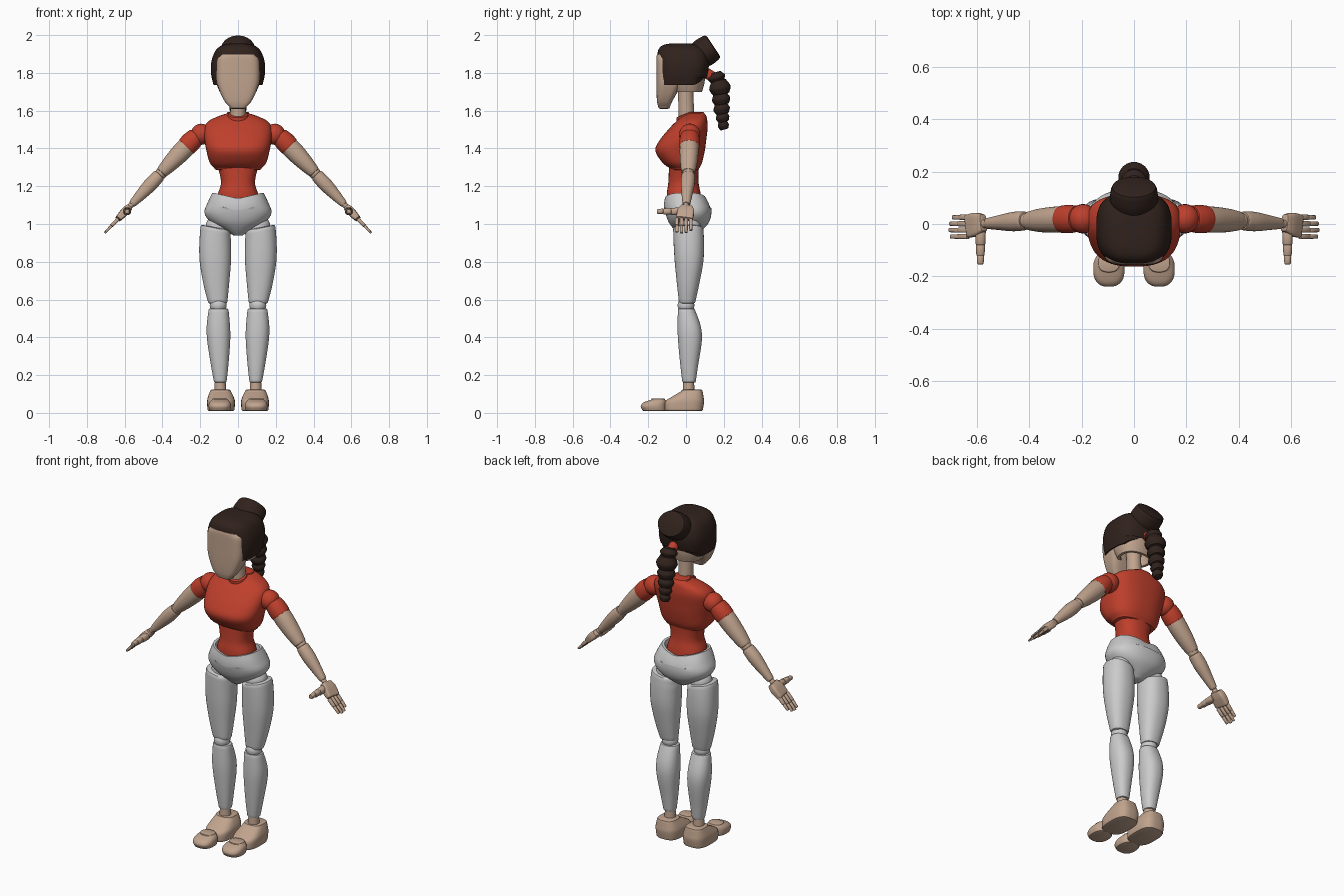
import bpy, bmesh, math
from mathutils import Matrix, Vector


def material(name, rgb):
    m = bpy.data.materials.new(name)
    m.diffuse_color = (*rgb, 1)
    return m


RED = material("red_cloth", (0.52, 0.05, 0.025))
SKIN = material("skin", (0.53, 0.37, 0.27))
HAIR = material("dark_hair", (0.03, 0.016, 0.012))


def spline(rows, sub):
    # Smooth rows; a repeated row keeps a crisp corner
    rows = [Vector(r) for r in rows]
    out = []
    for i in range(len(rows) - 1):
        p1, p2 = rows[i], rows[i + 1]
        if (p1 - p2).length < 1e-6:
            continue
        p0, p3 = rows[max(i - 1, 0)], rows[min(i + 2, len(rows) - 1)]
        for k in range(sub):
            t = k / sub
            out.append(0.5 * (2 * p1 + (p2 - p0) * t + (2 * p0 - 5 * p1 + 4 * p2 - p3) * t * t
                              + (3 * p1 - p0 - 3 * p2 + p3) * t ** 3))
    return out + [rows[-1]]


def loft(name, rows, mat=None, p=2.3, b=0.008, n=32, sub=4, mirror=False, frame=None, warp=None):
    # Each row: height, centre x, half width, front y, back y; b rounds the ends
    rows = spline(rows, sub)

    def inset(r, d, dz):
        h = min(d, r[2] * 0.9, (r[4] - r[3]) * 0.45)
        return Vector((r[0] + dz, r[1], r[2] - h, r[3] + h, r[4] - h))
    if b:
        steps = ((0.3, 0.7), (1, 1))
        rows = ([inset(rows[0], b * i, -b * o) for i, o in reversed(steps)] + rows
                + [inset(rows[-1], b * i, b * o) for i, o in steps])
    bm = bmesh.new()
    rings = []
    for z, xc, hw, yf, yb in rows:
        ring = []
        for k in range(n):
            a = 2 * math.pi * (k + 0.5) / n
            c, s = math.cos(a), math.sin(a)
            x = xc + hw * math.copysign(abs(c) ** (2 / p), c)
            y = (yf + yb) / 2 + (yb - yf) / 2 * math.copysign(abs(s) ** (2 / p), s)
            co = Vector((x, y, z))
            if warp:
                co.z += warp(co)
            ring.append(bm.verts.new(frame @ co if frame else co))
        rings.append(ring)
    for r, q in zip(rings, rings[1:]):
        for k in range(n):
            bm.faces.new((r[k], r[(k + 1) % n], q[(k + 1) % n], q[k]))
    bm.faces.new(rings[0])
    bm.faces.new(rings[-1])
    bmesh.ops.recalc_face_normals(bm, faces=bm.faces)
    me = bpy.data.meshes.new(name)
    bm.to_mesh(me)
    bm.free()
    me.shade_smooth()
    me.set_sharp_from_angle(angle=math.radians(40))
    ob = bpy.data.objects.new(name, me)
    bpy.context.collection.objects.link(ob)
    if mat:
        me.materials.append(mat)
    if mirror:
        ob.modifiers.new("Mirror", 'MIRROR')
    return ob


def limb(name, start, end, prof, mat=None, **kw):
    # Profile rows (fraction, half size across, half size in y) from start to end
    start, end = Vector(start), Vector(end)
    z = (end - start).normalized()
    side = Vector((1, 0, 0)) if abs(z.y) > 0.99 else Vector((0, 1, 0)).cross(z).normalized()
    y = z.cross(side)
    m = Matrix.Translation(start) @ Matrix((side, y, z)).transposed().to_4x4()
    length = (end - start).length
    return loft(name, [(t * length, 0, rx, -ry, ry) for t, rx, ry in prof], mat, frame=m, **kw)


def ball(name, c, r, mat=None, mirror=True):
    rows = []
    for i in range(13):
        a = math.pi * i / 12
        q = max(r * math.sin(a), 0.001)
        rows.append((c[2] - r * math.cos(a), c[0], q, c[1] - q, c[1] + q))
    return loft(name, rows, mat, p=2, b=0, n=24, sub=1, mirror=mirror)


# Head: flat face mask, hollow skull, neck
loft("face", [(1.62, 0, .045, -.147, -.085), (1.645, 0, .068, -.153, -.075), (1.69, 0, .092, -.156, -.05),
              (1.75, 0, .112, -.157, -.02), (1.82, 0, .116, -.157, 0), (1.87, 0, .112, -.157, 0),
              (1.89, 0, .098, -.156, 0)], SKIN, p=4, b=.01, n=48)
rim = (1.70, 0, .098, -.07, .085)
inner = (1.70, 0, .082, -.055, .07)
loft("skull", [(1.77, 0, .075, -.05, .065), inner, inner, rim, rim, (1.76, 0, .118, -.1, .1),
               (1.85, 0, .12, -.1, .1)], SKIN, b=0)
limb("neck", (0, .005, 1.50), (0, -.005, 1.78), [(0, .045, .045), (.5, .04, .041), (1, .04, .041)], SKIN, p=2)

# Hair cap, bun, tie and braid
lip = (1.742, 0, .118, -.135, .08)
edge = (1.737, 0, .13, -.148, .095)
loft("hair_cap", [(1.84, 0, .11, -.13, .09), lip, lip, edge, edge, (1.79, 0, .142, -.152, .113),
                  (1.85, 0, .143, -.153, .122), (1.91, 0, .124, -.150, .112), (1.94, 0, .096, -.133, .08),
                  (1.953, 0, .06, -.1, .045), (1.956, 0, .02, -.05, 0)], HAIR, p=2.9, b=0, n=48,
     warp=lambda v: max(0, v.y - .05) * .7 if v.z < 1.76 else 0)
limb("hair_bun", (0, .06, 1.885), (0, .132, 1.933), [(0, .082, .07), (.5, .092, .078), (1, .088, .075)], HAIR,
     p=2, b=.016)
limb("hair_tie", (0, .09, 1.81), (0, .14, 1.78), [(0, .028, .028), (1, .028, .028)], RED, p=2)
for i, (y, z0, z1, r) in enumerate([(.162, 1.795, 1.762, .05), (.18, 1.755, 1.695, .06), (.186, 1.69, 1.64, .051),
                                    (.189, 1.635, 1.59, .046), (.194, 1.585, 1.548, .038),
                                    (.198, 1.542, 1.508, .031)]):
    limb(f"braid_{i + 1}", (0, y - .006, z0), (0, y + .004, z1),
         [(0, r * .72, r * .7), (.55, r, r * .97), (1, r * .82, r * .8)], HAIR, p=2, n=20)

# Torso
loft("chest", [(1.295, 0, .125, -.085, .07), (1.325, 0, .15, -.125, .085), (1.39, 0, .168, -.163, .1),
               (1.45, 0, .178, -.135, .108), (1.51, 0, .178, -.085, .115), (1.545, 0, .155, -.05, .113),
               (1.57, 0, .105, -.02, .108), (1.585, 0, .06, .01, .098)], RED, p=2.5, n=48)
limb("collar", (0, .012, 1.535), (0, -.004, 1.575), [(0, .07, .062), (1, .055, .05)], RED, p=2)
loft("waist", [(1.1, 0, .12, -.1, .085), (1.16, 0, .107, -.102, .078), (1.21, 0, .091, -.095, .068),
               (1.26, 0, .096, -.092, .066), (1.32, 0, .115, -.09, .07)], RED)

# Hips: bowl with a rim that dips in the middle
lip = (1.165, 0, .122, -.102, .092)
edge = (1.165, 0, .136, -.112, .105)
loft("hips", [(1.11, 0, .11, -.095, .08), lip, lip, edge, edge, (1.115, 0, .16, -.118, .128),
              (1.06, 0, .178, -.11, .135), (1.01, 0, .145, -.092, .122), (.97, 0, .075, -.062, .088),
              (.94, 0, .025, -.03, .045)], p=2.3, b=0, n=48,
     warp=lambda v: -.03 * max(0, 1 - abs(v.x) / .13) if v.z > 1.09 else 0)
ball("hip_joint", (.11, .015, .985), .062)

# Legs
loft("thigh", [(.59, .108, .052, -.038, .05), (.68, .115, .068, -.048, .07), (.80, .12, .083, -.06, .092),
               (.90, .121, .084, -.066, .096), (.97, .119, .079, -.068, .092)], mirror=True, b=.012,
     warp=lambda v: (v.x - .12) * .2 if v.z > .93 else 0)
ball("knee", (.105, 0, .57), .045)
loft("shin", [(.168, .094, .034, -.02, .052), (.25, .097, .046, -.03, .064), (.38, .102, .061, -.042, .084),
              (.46, .104, .062, -.045, .078), (.545, .103, .053, -.043, .048)], mirror=True)
limb("ankle", (.094, .014, .11), (.094, .014, .18), [(0, .032, .032), (1, .028, .028)], SKIN, p=2, mirror=True)

# Feet and toes
loft("foot", [(.018, .09, .072, -.115, .09), (.06, .09, .074, -.112, .096), (.085, .091, .068, -.075, .093),
              (.115, .093, .055, -.025, .088)], SKIN, p=3, mirror=True)
loft("toes", [(.016, .096, .056, -.232, -.105), (.035, .096, .06, -.24, -.105), (.055, .096, .056, -.225, -.105),
              (.07, .096, .042, -.185, -.11)], SKIN, p=2.5, b=.006, mirror=True)

# Arms
ball("shoulder", (.195, .02, 1.475), .056, RED)
S, E = Vector((.222, .02, 1.463)), Vector((.40, .012, 1.277))
limb("sleeve", S, S.lerp(E, .27), [(0, .048, .05), (.5, .054, .054), (1, .054, .053)], RED, p=2.1, mirror=True)
limb("upper_arm", S.lerp(E, .2), E, [(0, .05, .05), (.3, .051, .05), (.7, .043, .045), (1, .033, .036)], SKIN,
     p=2.1, mirror=True)
ball("elbow", (.407, .012, 1.268), .031, SKIN)
limb("forearm", (.42, .012, 1.255), (.558, .002, 1.108),
     [(0, .034, .036), (.3, .037, .037), (.7, .029, .028), (1, .02, .021)], SKIN, p=2.1, mirror=True)

# Hands
W, T = Vector((.56, 0, 1.106)), Vector((.71, 0, .948))
U = (T - W).normalized()
limb("wrist", W, W + U * .035, [(0, .014, .015), (1, .016, .016)], SKIN, p=2, mirror=True)
Y = Vector((0, 1, 0))
P = W + U * .028 + Y * .004
limb("palm", P, P + U * .075 - Y * .012, [(0, .019, .034), (.4, .022, .044), (1, .017, .044)], SKIN, p=5, n=40,
     mirror=True)
for i, length in enumerate((.092, .099, .096, .08)):
    a = P + U * .082 + Y * (-.052 + .0245 * i)
    mid = a + U * length * .5
    limb(f"finger_{i + 1}_base", a, mid, [(0, .010, .010), (1, .009, .010)], SKIN, p=3, b=.003, n=16, sub=1,
         mirror=True)
    limb(f"finger_{i + 1}_tip", mid + U * .005, a + U * length, [(0, .008, .009), (1, .006, .008)], SKIN, p=3,
         b=.003, n=16, sub=1, mirror=True)
for name, y0, y1, r in (("base", -.025, -.075, .021), ("middle", -.082, -.117, .018), ("tip", -.123, -.15, .014)):
    limb(f"thumb_{name}", (.587, y0, 1.068), (.587, y1, 1.066), [(0, r, r), (1, r * .9, r * .9)], SKIN, p=2.5,
         b=.004, n=16, sub=1, mirror=True)
